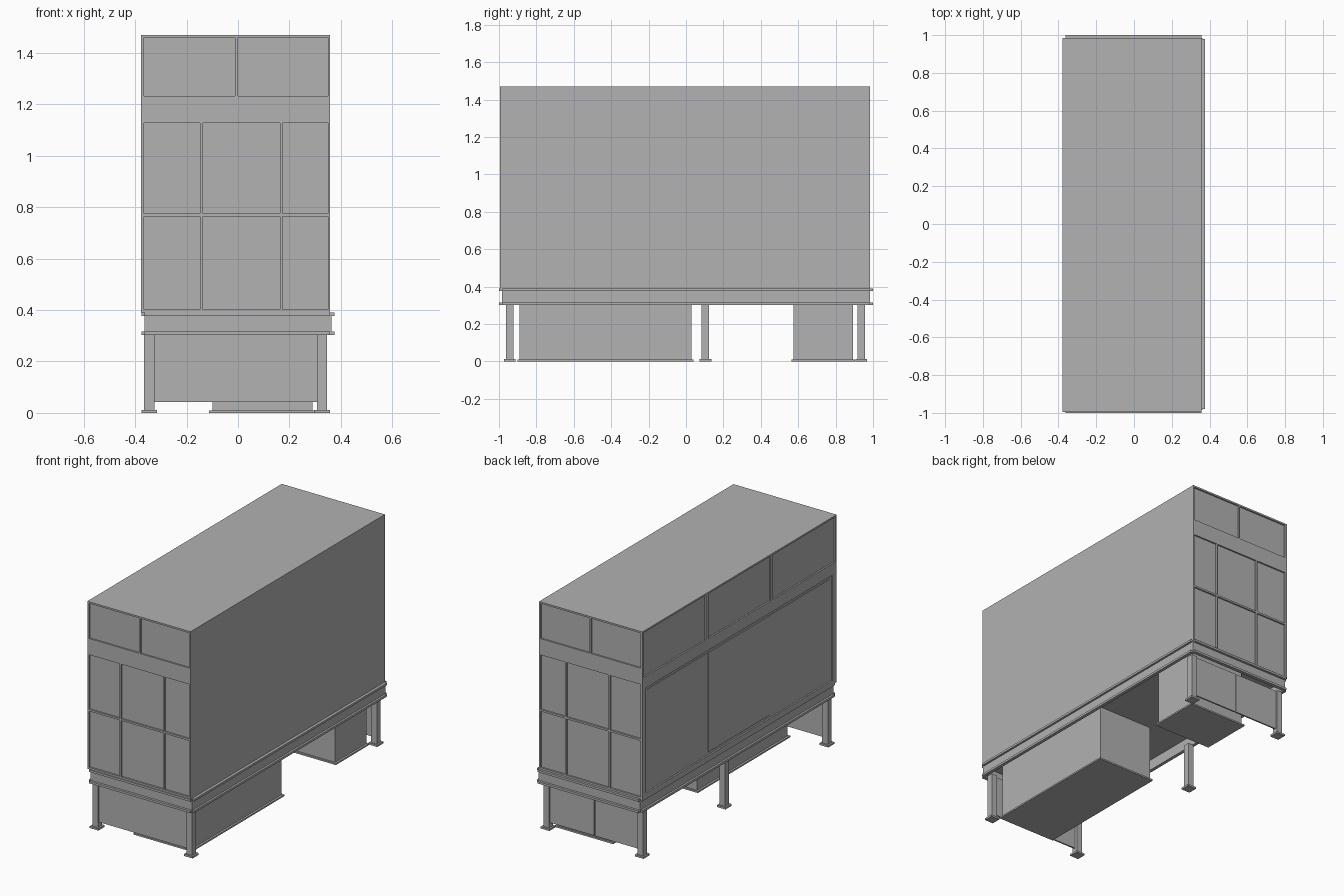
import bpy
import bmesh

old = bpy.data.objects.get("Cube")
if old:
    bpy.data.objects.remove(old, do_unlink=True)

# One plain grey finish
grey = bpy.data.materials.new("plain grey")
grey.use_nodes = True
colour = (0.445, 0.445, 0.445, 1)
grey.diffuse_color = colour
grey.node_tree.nodes["Principled BSDF"].inputs["Base Color"].default_value = colour


def boxes(name, spans):
    """One object made of boxes, each given as (x range, y range, z range)."""
    bm = bmesh.new()
    for span in spans:
        cube = bmesh.ops.create_cube(bm, size=1)
        for v in cube["verts"]:
            for axis, (low, high) in enumerate(span):
                v.co[axis] = low + (v.co[axis] + 0.5) * (high - low)
    mesh = bpy.data.meshes.new(name)
    bm.to_mesh(mesh)
    bm.free()
    mesh.materials.append(grey)
    obj = bpy.data.objects.new(name, mesh)
    bpy.context.collection.objects.link(obj)
    return obj


# Main body extents
LEFT, RIGHT = -0.378, 0.358
FRONT, BACK = -0.995, 0.985
FLOOR, ROOF = 0.39, 1.47
DEPTH = 0.01

body = boxes("body", [((LEFT, RIGHT), (FRONT, BACK), (FLOOR, ROOF))])

# Window recesses on both ends: two upper panes, two rows of three lower panes
recesses = []
rows = [(0.402, 0.764), (0.776, 1.128)]
columns = [(-0.366, -0.147), (-0.137, 0.164), (0.174, 0.349)]
upper_columns = [(-0.366, -0.011), (0.0, 0.349)]
for y_range in [(FRONT - 0.05, FRONT + DEPTH), (BACK - DEPTH, BACK + 0.05)]:
    for z_range in rows:
        recesses += [(x_range, y_range, z_range) for x_range in columns]
    recesses += [(x_range, y_range, (1.233, 1.459)) for x_range in upper_columns]

# Window recesses along the glazed side: three upper panes, one long opening
side_depth = (LEFT - 0.05, LEFT + DEPTH)
pane = (BACK - FRONT) / 3
for i in range(3):
    start = FRONT + i * pane
    recesses.append((side_depth, (start + 0.012, start + pane - 0.012), (1.17, 1.459)))
recesses.append((side_depth, (-0.955, 0.945), (0.415, 1.095)))

cutter = boxes("recess_cutter", recesses)
cutter.hide_render = True
cut = body.modifiers.new("recesses", 'BOOLEAN')
cut.operation = 'DIFFERENCE'
cut.solver = 'EXACT'
cut.object = cutter
bpy.context.view_layer.objects.active = body
bpy.ops.object.modifier_apply(modifier=cut.name)
bpy.data.objects.remove(cutter, do_unlink=True)

# Sliding panels, staggered in depth inside the long opening
base_x = LEFT + DEPTH
for i, proud in enumerate((0.003, 0.006, 0.003)):
    width = 1.86 / 3
    start = -0.935 + i * width
    boxes("sliding_panel", [((base_x - proud, base_x + 0.002),
                             (start, start + width), (0.435, 1.075))])

# Perimeter channels with outward flanges, and the floor between them
BOTTOM, FLANGE = 0.302, 0.014
flange_levels = [(BOTTOM, BOTTOM + FLANGE), (FLOOR - FLANGE, FLOOR)]
for side in (-1, 1):
    web = sorted((side * 0.355, side * 0.363))
    lip = sorted((side * 0.355, side * 0.376))
    boxes("side_channel", [(web, (-0.98, 0.98), (BOTTOM, FLOOR))] +
          [(lip, (-0.98, 0.98), level) for level in flange_levels])
    web = sorted((side * 0.977, side * 0.985))
    lip = sorted((side * 0.977, side))
    boxes("end_channel", [((-0.363, 0.363), web, (BOTTOM, FLOOR))] +
          [((-0.363, 0.358), lip, level) for level in flange_levels])
boxes("floor", [((-0.36, 0.36), (-0.98, 0.98), (0.37, FLOOR))])

# Legs with foot plates: four corners and one in the middle of the glazed side
legs = [(x, y) for x in (-0.345, 0.327) for y in (-0.943, 0.938)] + [(-0.345, 0.104)]
for x, y in legs:
    boxes("leg", [((x - r, x + r), (y - r, y + r), z)
                  for r, z in ((0.02, (0.012, 0.305)), (0.031, (0, 0.012)))])

# Skirt panels between the end legs; the back one is in two leaves
boxes("front_skirt", [((-0.325, 0.307), (-0.95, -0.94), (0.042, 0.305))])
for x_range in [(-0.325, -0.012), (-0.006, 0.307)]:
    boxes("back_skirt", [(x_range, (0.935, 0.945), (0.042, 0.305))])

# Storage boxes hung under the floor, each on a wider base plate
for name, y0, y1 in [("large_tank", -0.89, 0.03), ("small_tank", 0.575, 0.893)]:
    boxes(name, [((-0.10, 0.29), (y0, y1), (0.01, 0.375)),
                 ((-0.113, 0.303), (y0 - 0.011, y1 + 0.011), (0, 0.01))])
